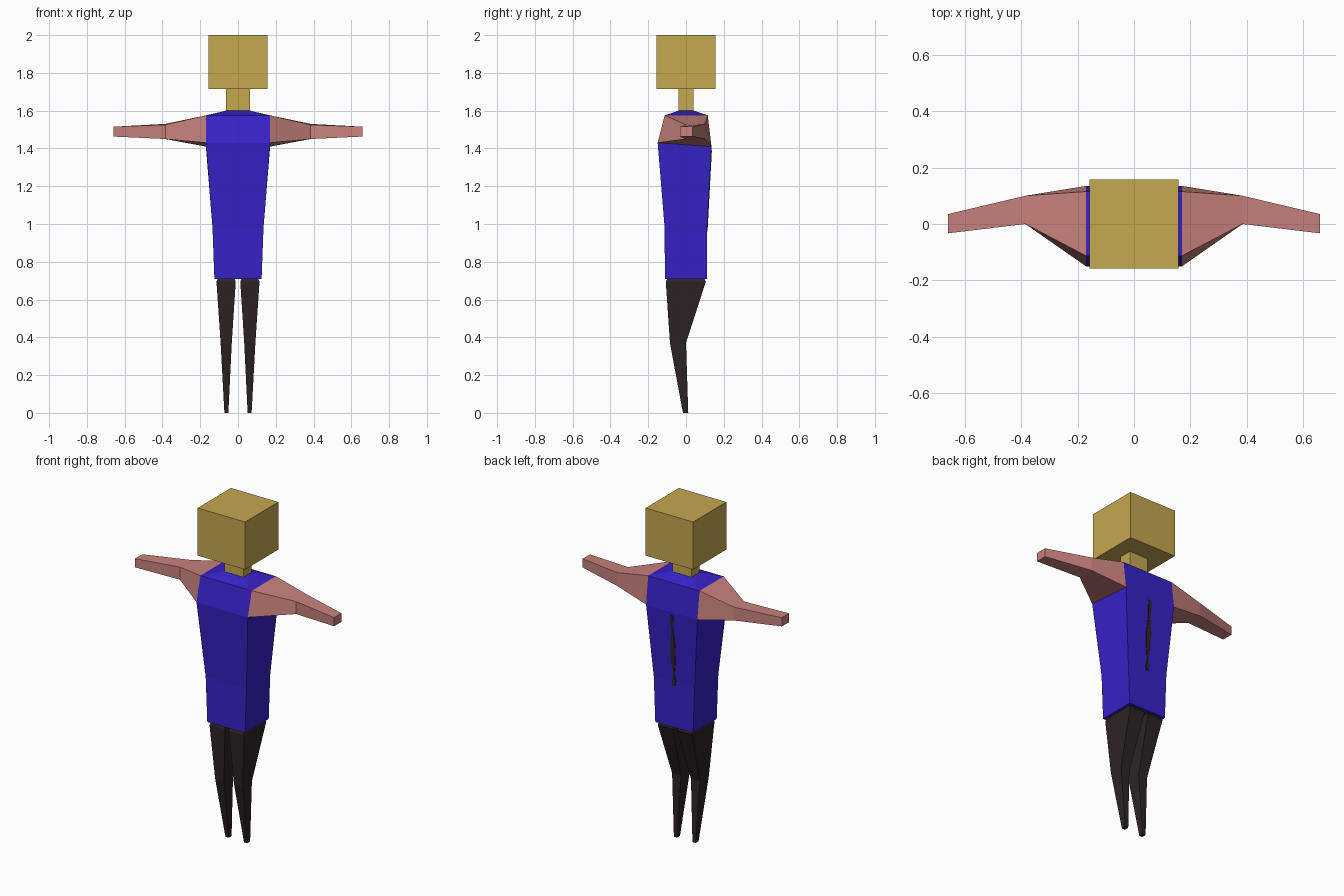
import bpy, bmesh

if "Cube" in bpy.data.objects:
    bpy.data.objects.remove(bpy.data.objects["Cube"])


def srgb(r, g, b):
    lin = [((c / 255 + 0.055) / 1.055) ** 2.4 for c in (r, g, b)]
    return (*lin, 1.0)


def material(name, rgb):
    m = bpy.data.materials.new(name)
    m.diffuse_color = srgb(*rgb)
    m.use_nodes = True
    m.node_tree.nodes["Principled BSDF"].inputs["Base Color"].default_value = m.diffuse_color
    return m


GOLD = material("gold", (197, 168, 80))
BLUE = material("blue", (55, 34, 200))
PINK = material("pink", (200, 130, 125))
DARK = material("dark_brown", (46, 36, 36))


def loft(name, rings, mat):
    """Join matching rings of points into a closed flat-shaded tube."""
    bm = bmesh.new()
    loops = [[bm.verts.new(p) for p in ring] for ring in rings]
    n = len(loops[0])
    for a, b in zip(loops, loops[1:]):
        for i in range(n):
            j = (i + 1) % n
            bm.faces.new((a[i], a[j], b[j], b[i]))
    bm.faces.new(loops[0][::-1])
    bm.faces.new(loops[-1])
    bmesh.ops.recalc_face_normals(bm, faces=bm.faces)
    mesh = bpy.data.meshes.new(name)
    bm.to_mesh(mesh)
    bm.free()
    mesh.materials.append(mat)
    ob = bpy.data.objects.new(name, mesh)
    bpy.context.collection.objects.link(ob)
    return ob


def rect(x0, x1, y0, y1, zf, zb=None):
    """Horizontal four-point ring; front and back heights may differ."""
    zb = zf if zb is None else zb
    return [(x0, y0, zf), (x1, y0, zf), (x1, y1, zb), (x0, y1, zb)]


def flip(rings, side):
    return [[(x * side, y, z) for x, y, z in ring] for ring in rings]


# Head and neck
loft("head", [rect(-.157, .157, -.157, .157, z) for z in (1.715, 2.0)], GOLD)
loft("neck", [rect(-.063, .063, -.04, .04, z) for z in (1.6, 1.715)], GOLD)

# Torso, widening to the chest and closing at the neck
loft("torso", [
    rect(-.125, .125, -.112, .112, .71),
    rect(-.135, .135, -.113, .112, .98),
    rect(-.17, .17, -.15, .135, 1.43, 1.41),
    rect(-.17, .17, -.113, .115, 1.575),
    rect(-.063, .063, -.04, .04, 1.6)], BLUE)

# Thin slit strip following the slope of the back
strip = []
for z, w in ((.96, .006), (.98, .014), (1.03, .004), (1.10, .013),
             (1.19, .018), (1.29, .007), (1.35, .011), (1.39, .009)):
    y = .112 + .023 * max(0, z - .98) / .43
    strip.append(rect(-w, w, y - .003, y + .003, z))
loft("back_slit", strip, DARK)

# Arms: shoulder, elbow and hand sections
arm = [
    [(.17, -.15, 1.43), (.17, .135, 1.41), (.17, .115, 1.575), (.17, -.113, 1.575)],
    [(.385, 0, 1.45), (.385, .1, 1.45), (.385, .1, 1.53), (.385, 0, 1.525)],
    [(.66, -.033, 1.463), (.66, .035, 1.463), (.66, .035, 1.515), (.66, -.033, 1.515)]]

# Legs: foot, knee, thigh and narrowed top
leg = [
    rect(.051, .072, -.016, .012, 0),
    rect(.033, .092, -.085, 0, .37),
    rect(.012, .114, -.107, .105, .695),
    rect(.02, .106, -.098, .097, .712)]

for side, label in ((-1, "right"), (1, "left")):
    loft(label + "_arm", flip(arm, side), PINK)
    loft(label + "_leg", flip(leg, side), DARK)
